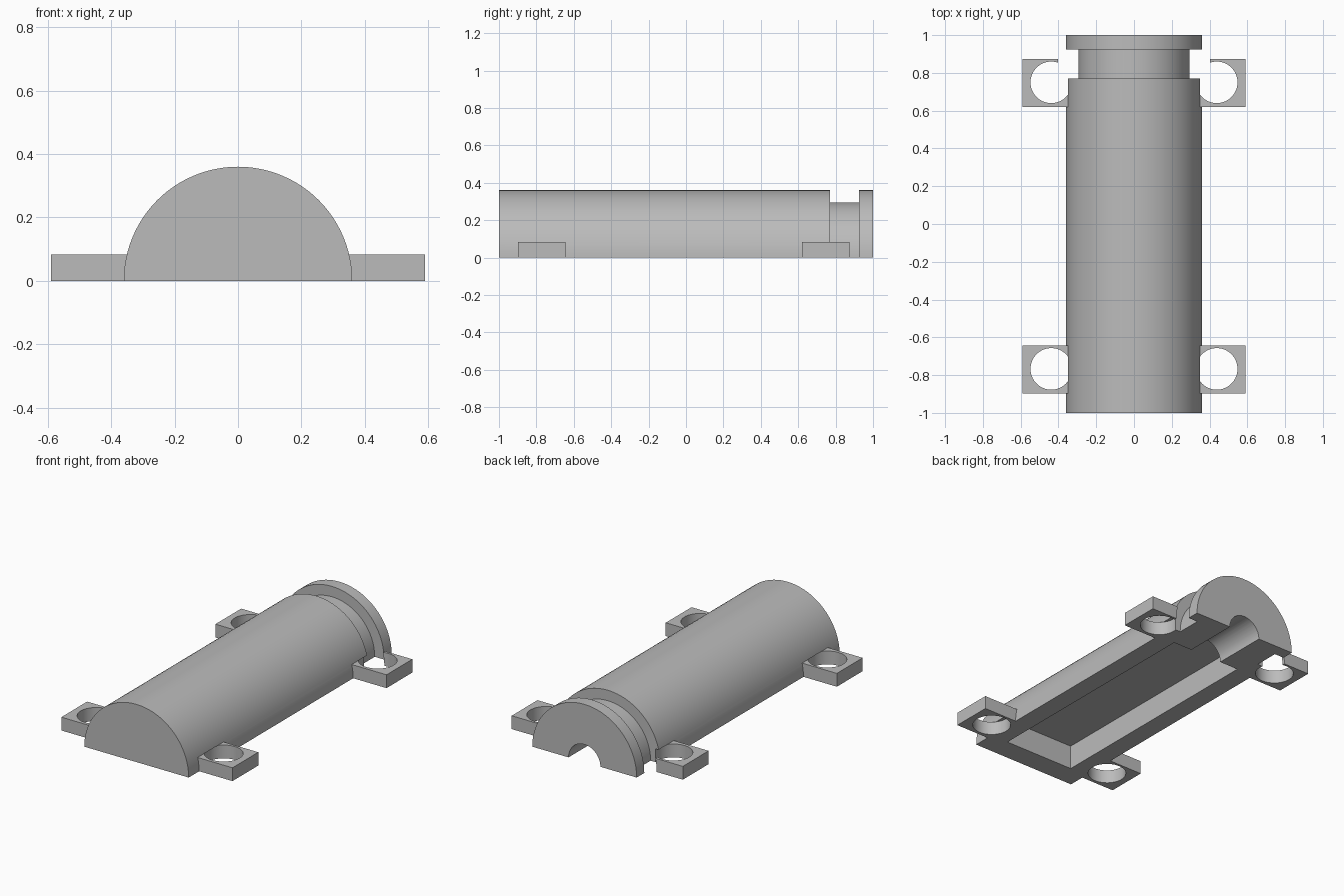
import bpy, bmesh, math
from mathutils import Matrix, Vector

cube = bpy.data.objects.get("Cube")
if cube:
    bpy.data.objects.remove(cube, do_unlink=True)

grey = bpy.data.materials.new("plain grey")
grey.use_nodes = True
COLOUR = (0.5, 0.5, 0.5, 1)
grey.diffuse_color = COLOUR
grey.node_tree.nodes["Principled BSDF"].inputs["Base Color"].default_value = COLOUR


def make_object(name, bm):
    bmesh.ops.recalc_face_normals(bm, faces=bm.faces[:])
    mesh = bpy.data.meshes.new(name)
    bm.to_mesh(mesh)
    bm.free()
    mesh.materials.append(grey)
    obj = bpy.data.objects.new(name, mesh)
    bpy.context.collection.objects.link(obj)
    return obj


def box(name, low, high):
    low, high = Vector(low), Vector(high)
    bm = bmesh.new()
    matrix = Matrix.Translation((low + high) / 2) @ Matrix.Diagonal((*(high - low), 1))
    bmesh.ops.create_cube(bm, size=1, matrix=matrix)
    return make_object(name, bm)


def cylinder(name, radius, start, end):
    start, end = Vector(start), Vector(end)
    axis = end - start
    matrix = Matrix.Translation((start + end) / 2) @ axis.to_track_quat("Z", "Y").to_matrix().to_4x4()
    bm = bmesh.new()
    bmesh.ops.create_cone(bm, cap_ends=True, segments=64, radius1=radius,
                          radius2=radius, depth=axis.length, matrix=matrix)
    return make_object(name, bm)


def half_lathe(name, profile):
    # Spin a (radius, y) profile half a turn about y, then close the flat underside
    bm = bmesh.new()
    verts = [bm.verts.new((r, y, 0)) for r, y in profile]
    edges = [bm.edges.new(pair) for pair in zip(verts, verts[1:])]
    bmesh.ops.spin(bm, geom=verts + edges, cent=(0, 0, 0), axis=(0, -1, 0),
                   angle=math.pi, steps=48)
    bmesh.ops.remove_doubles(bm, verts=bm.verts[:], dist=0.0001)
    rim = [e for e in bm.edges if e.is_boundary]
    bmesh.ops.holes_fill(bm, edges=rim, sides=0)
    return make_object(name, bm)


def cut(target, cutter):
    cutter.hide_render = True
    bpy.context.view_layer.objects.active = target
    mod = target.modifiers.new("cut", "BOOLEAN")
    mod.operation = "DIFFERENCE"
    mod.solver = "EXACT"
    mod.object = cutter
    bpy.ops.object.modifier_apply(modifier=mod.name)
    bpy.data.objects.remove(cutter, do_unlink=True)


def smooth(obj):
    bpy.ops.object.select_all(action="DESELECT")
    obj.select_set(True)
    bpy.context.view_layer.objects.active = obj
    bpy.ops.object.shade_smooth_by_angle(angle=math.radians(30))


R, NECK, TAB_H = 0.36, 0.295, 0.083
GROOVE = (0.77, 0.925)

# Half-round body with a neck groove and end flange
body = half_lathe("half_round_body", [(0, -1), (R, -1), (R, GROOVE[0]), (NECK, GROOVE[0]),
                                      (NECK, GROOVE[1]), (R, GROOVE[1]), (R, 1), (0, 1)])

# Hollow underside and the round channel leading out of the back
cut(body, box("cavity_cutter", (-0.24, -0.86, -0.1), (0.24, 0.65, 0.15)))
cut(body, cylinder("channel_cutter", 0.11, (0, 0.6, 0), (0, 1.1, 0)))

# Four mounting tabs with screw holes that nibble into the body
for end, y in (("front", -0.77), ("back", 0.747)):
    for side, s in (("left", 1), ("right", -1)):
        xs = sorted((s * 0.345, s * 0.59))
        tab = box(f"{end}_{side}_mounting_tab", (xs[0], y - 0.127, 0), (xs[1], y + 0.127, TAB_H))
        if end == "back":
            cut(tab, cylinder("clearance_cutter", 0.41, (0, GROOVE[0], 0), (0, GROOVE[1], 0)))
        for target, top in ((tab, 0.2), (body, TAB_H)):
            cut(target, cylinder("hole_cutter", 0.11, (s * 0.438, y + 0.003, -0.1),
                                 (s * 0.438, y + 0.003, top)))
        smooth(tab)
smooth(body)
